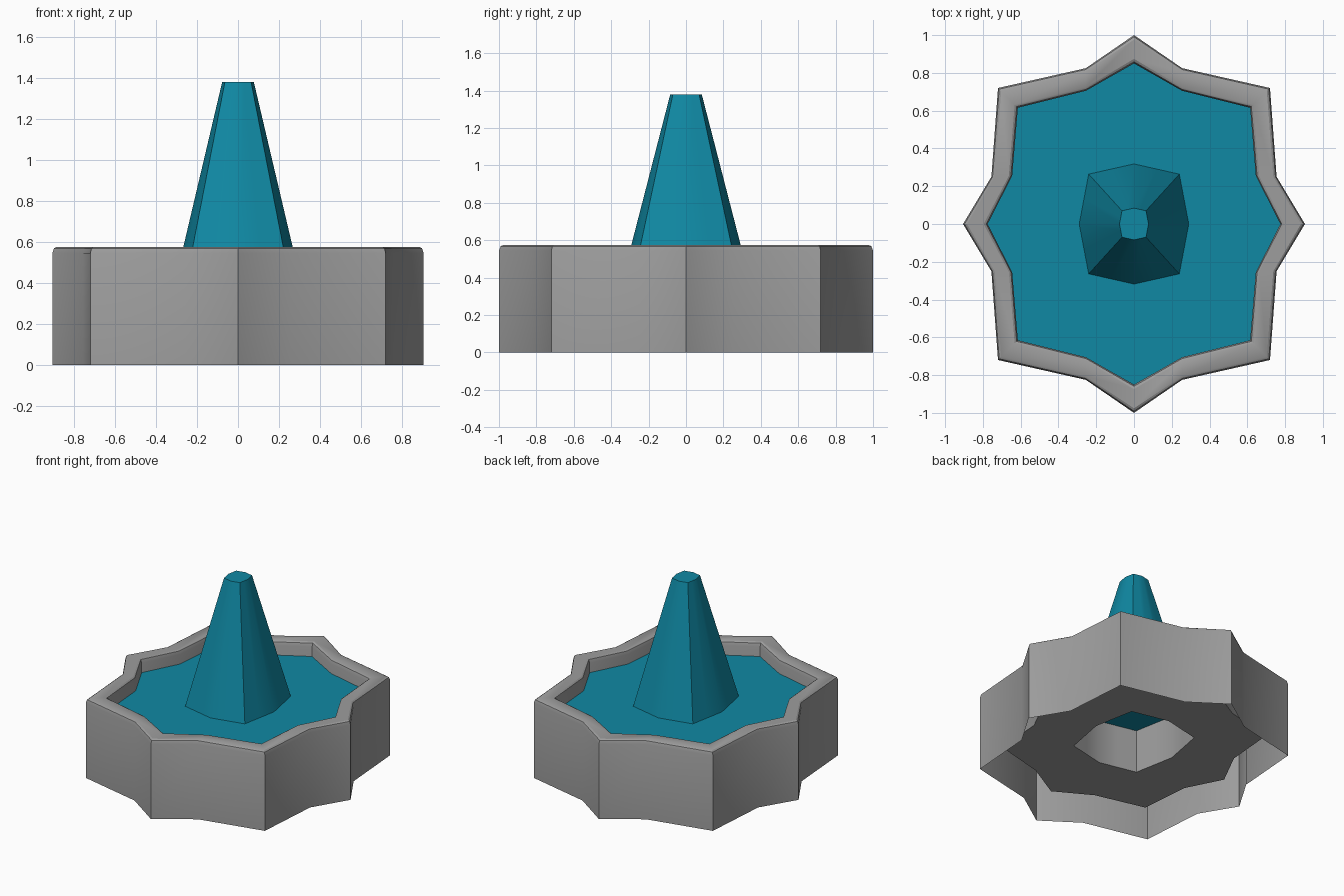
import bpy
import bmesh
from mathutils import Vector

cube = bpy.data.objects.get("Cube")
if cube:
    bpy.data.objects.remove(cube)


def material(name, color):
    m = bpy.data.materials.new(name)
    m.diffuse_color = (*color, 1)
    m.use_nodes = True
    bsdf = m.node_tree.nodes["Principled BSDF"]
    bsdf.inputs["Base Color"].default_value = (*color, 1)
    return m


def outline(quarter):
    """Mirror a quarter outline (from +x to +y) into a full closed loop."""
    q = [Vector(p) for p in quarter]
    half = q + [Vector((-p.x, p.y)) for p in reversed(q[:-1])]
    return half + [Vector((p.x, -p.y)) for p in reversed(half[1:-1])]


def blend(a, b, t):
    return [p.lerp(q, t) for p, q in zip(a, b)]


def loft(name, loops, mat, cap=False):
    """Skin a stack of (outline, height) loops."""
    bm = bmesh.new()
    rings = [[bm.verts.new((p.x, p.y, z)) for p in pts] for pts, z in loops]
    for a, b in zip(rings, rings[1:]):
        for i in range(len(a)):
            j = (i + 1) % len(a)
            bm.faces.new((a[i], a[j], b[j], b[i]))
    if cap:
        bm.faces.new(rings[-1])
    mesh = bpy.data.meshes.new(name)
    bm.to_mesh(mesh)
    bm.free()
    mesh.materials.append(mat)
    obj = bpy.data.objects.new(name, mesh)
    bpy.context.collection.objects.link(obj)
    bpy.ops.object.select_all(action='DESELECT')
    bpy.context.view_layer.objects.active = obj
    obj.select_set(True)
    bpy.ops.object.shade_smooth_by_angle()
    return obj


stone = material("grey stone", (0.34, 0.34, 0.34))
water = material("teal water", (0.005, 0.25, 0.37))

# Outlines: eight-pointed basin, central column and water jet
outer = outline([(.905, 0), (.755, .25), (.72, .72), (.255, .825), (0, 1)])
inner = outline([(.775, 0), (.645, .255), (.615, .615), (.255, .705), (0, .85)])
jet = outline([(.29, 0), (.265, .132), (.24, .264), (.12, .291), (0, .318)])
column = [p * 1.12 for p in jet]
water_level = .475

# Basin: outer wall, rounded rim, inner wall, floor and hollow column
loft("stone_basin", [
    (outer, 0), (outer, .545),
    (blend(outer, inner, .06), .568), (blend(outer, inner, .16), .575),
    (blend(outer, inner, .84), .575), (blend(outer, inner, .94), .568),
    (inner, .545), (inner, .156),
    (column, .156), (column, water_level - .005)], stone)

# Water surface filling the basin
loft("water_surface", [(inner, water_level), (jet, water_level)], water, cap=True)

# Tapered water jet
loft("water_jet", [(jet, water_level), ([p * .265 for p in jet], 1.38)], water, cap=True)
